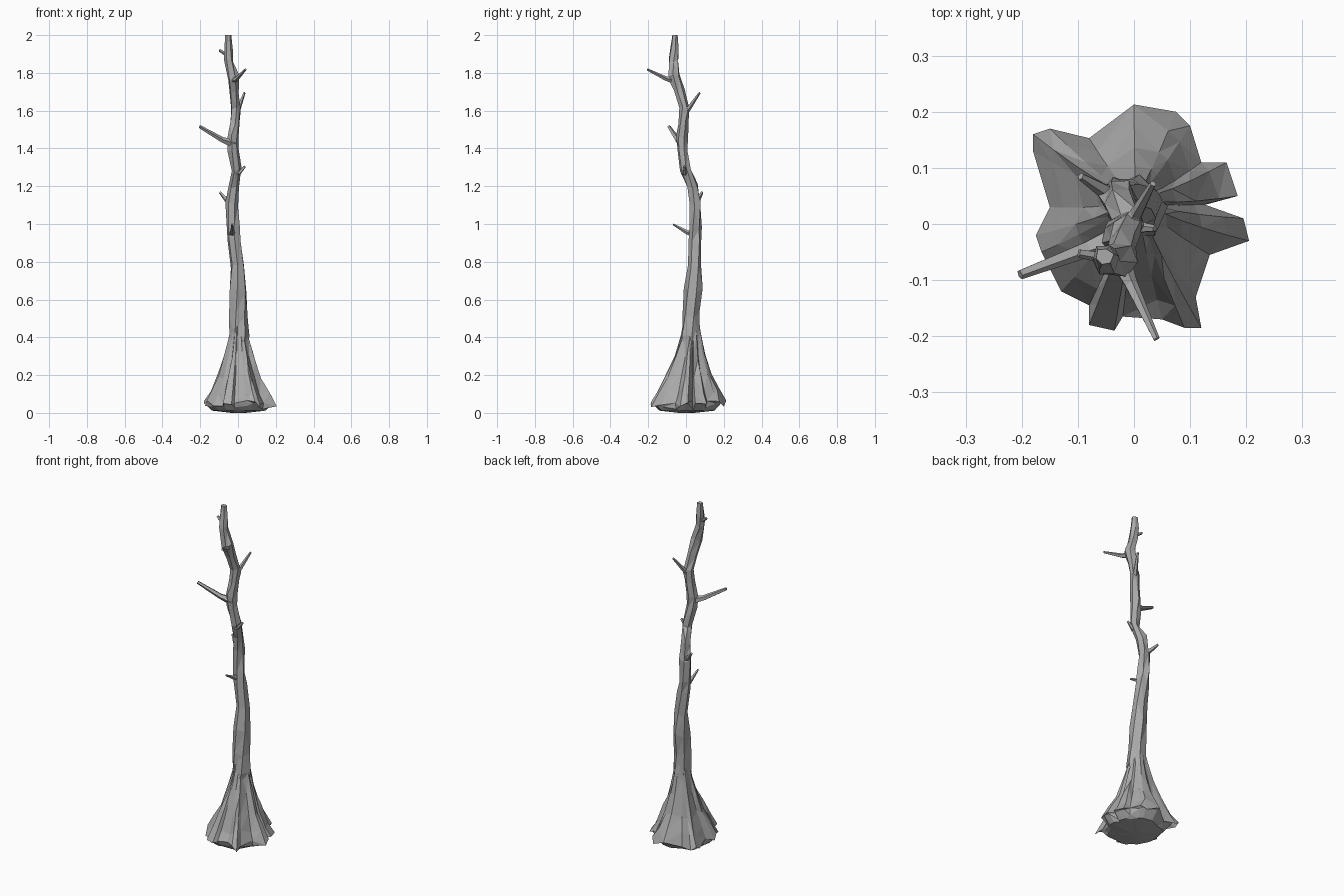
import bpy, bmesh, math, random
from mathutils import Vector

random.seed(4)
cube = bpy.data.objects.get("Cube")
if cube:
    bpy.data.objects.remove(cube, do_unlink=True)

bark = bpy.data.materials.new("grey_bark")
bark.use_nodes = True
colour = (0.4, 0.4, 0.4, 1)
bark.diffuse_color = colour
bsdf = bark.node_tree.nodes["Principled BSDF"]
bsdf.inputs["Base Color"].default_value = colour
bsdf.inputs["Roughness"].default_value = 0.9


def skin(name, rings):
    """Skin equal-sized rings of points into one closed, faceted object."""
    bm = bmesh.new()
    loops = [[bm.verts.new(p) for p in ring] for ring in rings]
    n = len(loops[0])
    for a, b in zip(loops, loops[1:]):
        for i in range(n):
            j = (i + 1) % n
            bm.faces.new((a[i], a[j], b[j], b[i]))
    bm.faces.new(loops[0][::-1])
    bm.faces.new(loops[-1])
    bmesh.ops.triangulate(bm, faces=bm.faces[:])
    bmesh.ops.recalc_face_normals(bm, faces=bm.faces[:])
    mesh = bpy.data.meshes.new(name)
    bm.to_mesh(mesh)
    bm.free()
    mesh.materials.append(bark)
    obj = bpy.data.objects.new(name, mesh)
    bpy.context.collection.objects.link(obj)
    return obj


# Crooked trunk: x, y, z, radius
path = [(0, .03, .3, .05), (.002, .024, .4, .05), (.002, .028, .52, .044),
        (.003, .038, .65, .043), (-.002, .046, .78, .036), (-.022, .047, .92, .033),
        (-.028, .048, .98, .033), (-.03, .05, 1.1, .031), (-.024, .036, 1.2, .029),
        (-.008, -.004, 1.29, .027), (-.024, -.018, 1.39, .028), (-.03, -.023, 1.46, .03),
        (-.015, -.015, 1.54, .024), (-.01, -.008, 1.61, .025), (-.018, -.035, 1.7, .024),
        (-.025, -.064, 1.78, .028), (-.047, -.066, 1.87, .024), (-.052, -.06, 1.93, .022),
        (-.053, -.058, 2.0, .015)]
trunk = []
for k, (x, y, z, r) in enumerate(path):
    ring = []
    for i in range(6):
        a = math.tau * i / 6 + k * 0.13
        q = r * random.uniform(0.9, 1.2)
        dz = random.uniform(-.015, .015) if 0 < k < len(path) - 1 else 0
        ring.append((x + q * math.cos(a), y + q * math.sin(a), z + dz))
    trunk.append(ring)
skin("trunk", trunk)

# Flared root base: plan outline of the toes, repeated smaller up the trunk
toes = [(.205, -.03), (.195, .01), (.125, .035), (.185, .05), (.165, .11), (.12, .11),
        (.1, .175), (.075, .2), (0, .213), (-.08, .153), (-.15, .17), (-.18, .16),
        (-.18, .13), (-.15, .03), (-.175, -.02), (-.165, -.05), (-.13, -.12),
        (-.08, -.145), (-.08, -.18), (-.035, -.19), (-.02, -.165), (.05, -.17),
        (.09, -.185), (.12, -.185), (.11, -.13), (.135, -.055)]
# height, size, roundness (0 keeps the toes, 1 is a plain circle)
levels = [(.012, .78, .6), (.02, .93, .2), (.05, 1, 0), (.11, .82, .1), (.2, .6, .15),
          (.3, .41, .2), (.4, .28, .4), (.52, .19, .8)]
base = []
for k, (z, size, rnd) in enumerate(levels):
    ring = []
    t = min(1, max(0, z - .05) / .35)
    for x, y in toes:
        v = Vector((x, y))
        d = v.length * (1 - rnd) + .18 * rnd
        p = v.normalized() * d * size
        lift = random.uniform(-.02, .02) if 2 <= k < 7 else 0
        if k == 1:
            lift = .03 * max(0, v.length - .15) / .05
        ring.append((p.x + .002 * t, p.y + .026 * t, z + lift))
    base.append(ring)
base.insert(0, [(x * .2, y * .2, 0) for x, y in toes])
skin("root_base", base)

# Broken branches: root point, tip point, root radius, tip radius
branches = {
    "long_right_branch": ((-.02, -.02, 1.425), (-.203, -.09, 1.515), .026, .009),
    "long_front_branch": ((-.03, -.055, 1.76), (.04, -.205, 1.818), .022, .006),
    "upper_back_branch": ((-.012, -.012, 1.59), (.034, .072, 1.695), .022, .006),
    "left_stub": ((-.01, -.005, 1.27), (.037, -.008, 1.305), .02, .006),
    "back_right_stub": ((-.03, .045, 1.11), (-.095, .085, 1.167), .025, .007),
    "front_stub": ((-.03, .045, .95), (-.032, -.068, .998), .022, .005),
    "top_stub": ((-.05, -.06, 1.905), (-.098, -.052, 1.92), .015, .008),
}
for name, (root, tip, r0, r1) in branches.items():
    root, tip = Vector(root), Vector(tip)
    turn = (tip - root).to_track_quat('Z', 'Y')
    rings = []
    for f, r in ((0, r0), (.35, r0 * .45 + r1 * .4), (1, r1)):
        c = root.lerp(tip, f)
        c.z -= .012 * math.sin(math.pi * f)
        rings.append([c + turn @ Vector((r * math.cos(math.tau * i / 5),
                                         r * math.sin(math.tau * i / 5), 0))
                      for i in range(5)])
    skin(name, rings)
